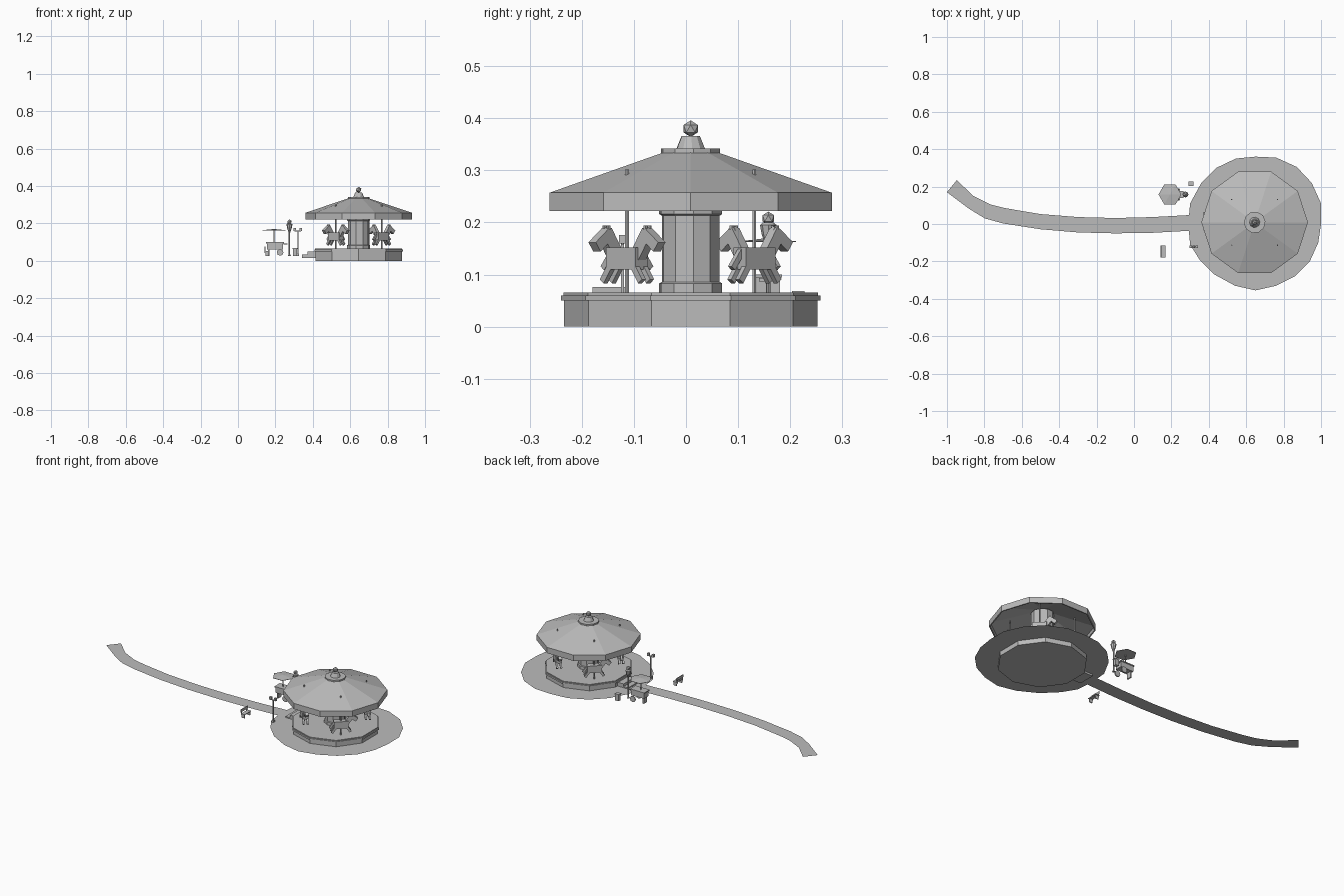
import bpy, bmesh
from math import sin, cos, pi, radians
from mathutils import Vector, Matrix

cube = bpy.data.objects.get("Cube")
if cube:
    bpy.data.objects.remove(cube)

grey = bpy.data.materials.new("plain grey")
grey.use_nodes = True
grey.diffuse_color = (0.5, 0.5, 0.5, 1)
grey.node_tree.nodes["Principled BSDF"].inputs["Base Color"].default_value = (0.5, 0.5, 0.5, 1)

CX, CY = 0.645, 0.009    # carousel axis
GROUND = 0.027           # paving height
FLOOR = 0.066            # carousel platform height


def finish(name, bm):
    mesh = bpy.data.meshes.new(name)
    bm.to_mesh(mesh)
    bm.free()
    mesh.materials.append(grey)
    obj = bpy.data.objects.new(name, mesh)
    bpy.context.collection.objects.link(obj)
    return obj


def lathe(name, profile, sides, turn=0, at=(CX, CY), closed=False):
    """Sweep a (radius, z) profile round a vertical axis, with flat facets."""
    bm = bmesh.new()
    rings = []
    for r, z in profile:
        angles = [radians(turn) + 2 * pi * i / sides for i in range(sides)]
        rings.append([bm.verts.new((at[0] + r * cos(a), at[1] + r * sin(a), z)) for a in angles])
    pairs = list(zip(rings, rings[1:]))
    if closed:
        pairs.append((rings[-1], rings[0]))
    else:
        bm.faces.new(rings[0][::-1])
        bm.faces.new(rings[-1])
    for low, high in pairs:
        for i in range(sides):
            j = (i + 1) % sides
            bm.faces.new((low[i], low[j], high[j], high[i]))
    bmesh.ops.recalc_face_normals(bm, faces=bm.faces)
    return finish(name, bm)


def add_box(bm, centre, size, matrix=Matrix()):
    bmesh.ops.create_cube(bm, size=1, matrix=matrix @ Matrix.Translation(centre) @ Matrix.Diagonal((*size, 1)))


def add_bar(bm, start, end, width, depth, matrix=Matrix()):
    """Square bar running between two points."""
    start, end = Vector(start), Vector(end)
    way = end - start
    spin = way.to_track_quat("Z", "Y").to_matrix().to_4x4()
    place = Matrix.Translation((start + end) / 2) @ spin
    add_box(bm, (0, 0, 0), (width, depth, way.length), matrix @ place)


def boxes(name, parts):
    bm = bmesh.new()
    for centre, size in parts:
        add_box(bm, centre, size)
    return finish(name, bm)


def ball(name, centre, radius):
    bm = bmesh.new()
    bmesh.ops.create_icosphere(bm, subdivisions=1, radius=radius, matrix=Matrix.Translation(centre))
    return finish(name, bm)


# Round paving, slightly uneven
outline = [(1, 0), (1, .11), (.95, .22), (.87, .305), (.76, .355), (.65, .36), (.545, .35),
           (.44, .30), (.36, .22), (.30, .11), (.29, 0), (.30, -.11), (.35, -.19), (.43, -.27),
           (.54, -.33), (.65, -.355), (.76, -.33), (.86, -.28), (.94, -.2), (.985, -.1)]
bm = bmesh.new()
bm.faces.new([bm.verts.new((x, y, GROUND)) for x, y in outline])
finish("plaza", bm)

# Winding path: pairs of edge points
left_edge = [(-.947, .235), (-.86, .15), (-.77, .105), (-.69, .085), (-.5, .053), (-.3, .037),
             (-.1, .032), (.1, .037), (.3, .048)]
right_edge = [(-1, .17), (-.88, .08), (-.797, .03), (-.7, .003), (-.5, -.028), (-.3, -.045),
              (-.1, -.05), (.1, -.047), (.3, -.036)]
bm = bmesh.new()
rows = [[bm.verts.new((*p, GROUND)) for p in pair] for pair in zip(left_edge, right_edge)]
for (a, b), (c, d) in zip(rows, rows[1:]):
    bm.faces.new((a, b, d, c))
finish("path", bm)

# Carousel platform, column and roof
lathe("platform", [(.243, 0), (.243, .05), (.249, .05), (.249, .06), (.244, .06), (.244, FLOOR)], 10, 18)
lathe("column", [(.062, FLOOR), (.062, .083), (.057, .086), (.057, .213), (.062, .216), (.062, .31)], 10, 5)
lathe("roof", [(.285, .222), (.285, .257), (.056, .334), (.02, .334), (.05, .318), (.278, .245),
               (.278, .222)], 10, 0, closed=True)
lathe("roof_cap", [(.058, .33), (.058, .342)], 10, 5)
lathe("finial_base", [(.028, .342), (.018, .366)], 10, 5)
ball("finial_ball", (CX, CY, .38), .016)

# Entrance steps
boxes("entrance_steps", [((.357, .015, .025), (.03, .1, .018)), ((.395, .015, .033), (.046, .1, .034))])


def horse(name, matrix):
    """Block horse facing local +x, with its pole at the origin."""
    bm = bmesh.new()
    add_box(bm, (0, 0, .131), (.08, .034, .042), matrix)
    add_bar(bm, (.03, 0, .135), (.062, 0, .182), .02, .026, matrix)
    add_bar(bm, (.052, 0, .180), (.088, 0, .153), .02, .022, matrix)
    add_bar(bm, (.034, 0, .15), (.055, 0, .19), .008, .008, matrix)
    add_bar(bm, (-.036, 0, .145), (-.062, 0, .112), .01, .012, matrix)
    for side in (-.011, .011):
        add_box(bm, (.056, side / 2, .188), (.006, .005, .012), matrix)
        for end in (-1, 1):
            add_bar(bm, (end * .03, side, .118), (end * .052, side, .087), .011, .013, matrix)
    finish(name, bm)


# Four horses on poles, riding round the column
for k, label in enumerate(("back_left", "back_right", "front_right", "front_left")):
    angle = pi / 4 + k * pi / 2
    x, y = CX + .173 * cos(angle), CY + .173 * sin(angle)
    horse("horse_" + label, Matrix.Translation((x, y, 0)) @ Matrix.Rotation(angle + pi / 2, 4, "Z"))
    lathe("pole_" + label, [(.004, FLOOR), (.004, .302)], 6, at=(x, y))

# Snack cart with hexagonal parasol
boxes("cart_body", [((.198, .158, .078), (.085, .045, .032)), ((.198, .158, .097), (.094, .052, .006)),
                    ((.253, .158, .09), (.022, .036, .006)), ((.165, .158, .045), (.008, .03, .036))])
lathe("parasol_pole", [(.003, .09), (.003, .17)], 6, at=(.192, .158))
lathe("parasol", [(.061, .162), (.061, .164), (.004, .17)], 6, at=(.192, .158))
bm = bmesh.new()
for y in (.13, .186):
    wheel = Matrix.Translation((.225, y, GROUND + .018)) @ Matrix.Rotation(pi / 2, 4, "X")
    bmesh.ops.create_cone(bm, cap_ends=True, segments=8, radius1=.018, radius2=.018, depth=.007, matrix=wheel)
finish("cart_wheels", bm)

# Balloon stand
lathe("balloon_stand", [(.008, GROUND), (.004, .035), (.004, .15), (.013, .178), (.016, .195), (.01, .2)],
      8, at=(.275, .158))
ball("balloon_top", (.275, .158, .208), .013)

# Double street lamp
lx, ly = .32, -.122
boxes("street_lamp", [((lx, ly, .033), (.014, .014, .012)), ((lx, ly, .095), (.006, .006, .136)),
                      ((lx, ly, .16), (.034, .004, .004))]
      + [((lx + s * .016, ly, .168), (.013, .013, .016)) for s in (-1, 1)])

# Litter bin
boxes("litter_bin", [((.305, .215, .046), (.022, .02, .038)), ((.305, .215, .066), (.028, .024, .005))])

# Park bench facing the carousel
boxes("bench", [((.157, -.147, .05), (.024, .064, .004)), ((.144, -.147, .068), (.004, .064, .016))]
      + [((.157, -.147 + s * .025, .038), (.02, .005, .022)) for s in (-1, 1)]
      + [((.144, -.147 + s * .025, .056), (.004, .005, .03)) for s in (-1, 1)])
